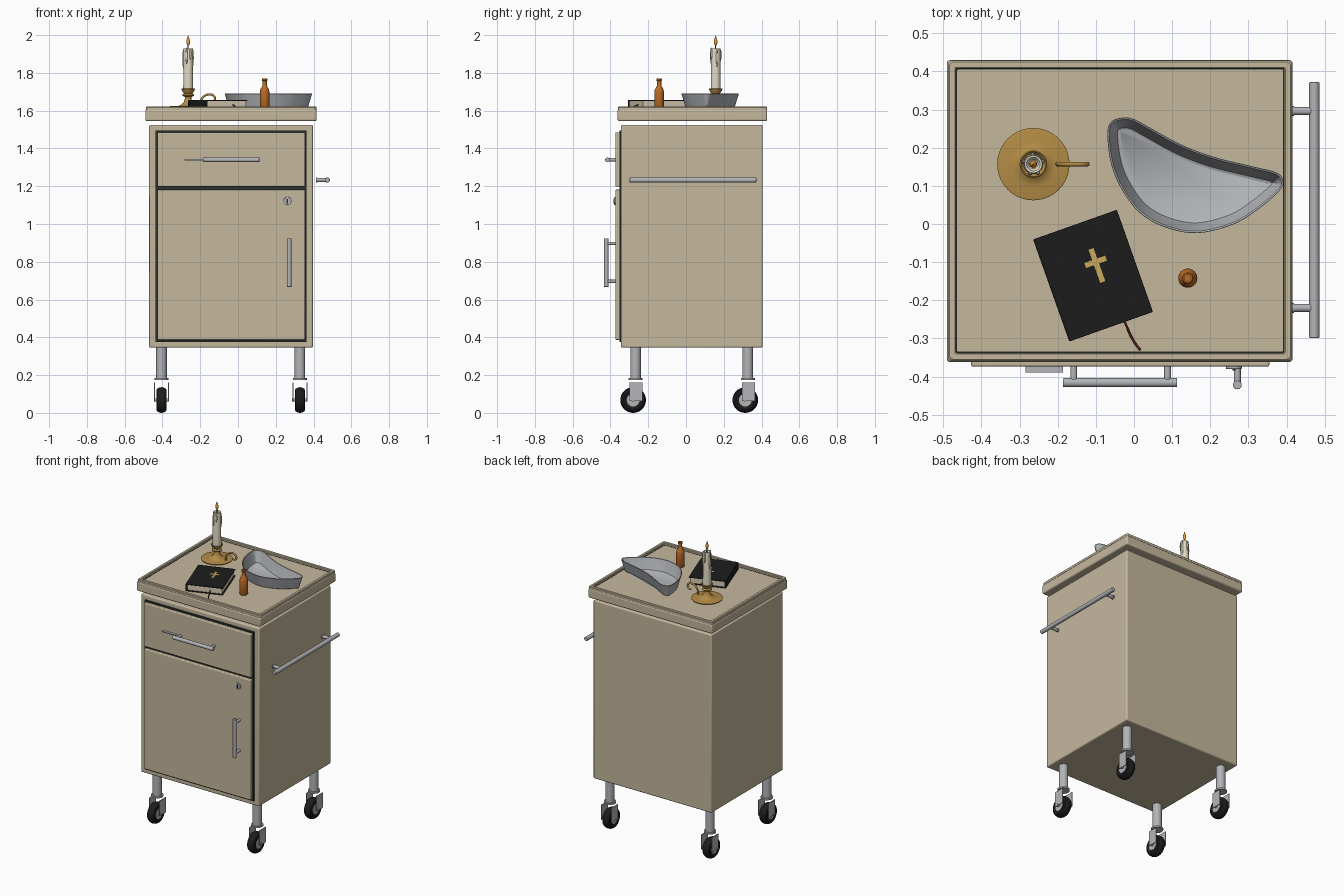
import bpy, bmesh, math
from mathutils import Vector, Matrix

def mat(name, r, g, b):
    m = bpy.data.materials.new(name)
    m.diffuse_color = (r, g, b, 1)
    return m

CREAM = mat("cream_enamel", 0.56, 0.48, 0.34)
DARK = mat("dark_seal", 0.025, 0.032, 0.028)
STEEL = mat("steel", 0.45, 0.46, 0.48)
BLACK = mat("black", 0.012, 0.012, 0.012)
BRASS = mat("brass", 0.45, 0.26, 0.06)
GOLD = mat("gold", 0.6, 0.4, 0.1)
WAX = mat("wax", 0.75, 0.7, 0.55)
PAPER = mat("paper", 0.68, 0.6, 0.45)
AMBER = mat("amber_glass", 0.5, 0.15, 0.02)
FLAME = mat("flame", 0.9, 0.35, 0.04)
RED = mat("dark_red", 0.12, 0.015, 0.015)

def finish(name, bm, m, bevel=0):
    bmesh.ops.recalc_face_normals(bm, faces=bm.faces)
    me = bpy.data.meshes.new(name)
    bm.to_mesh(me)
    bm.free()
    me.shade_smooth()
    me.set_sharp_from_angle(angle=math.radians(35))
    ob = bpy.data.objects.new(name, me)
    bpy.context.collection.objects.link(ob)
    me.materials.append(m)
    if bevel:
        mod = ob.modifiers.new("bevel", 'BEVEL')
        mod.width, mod.segments = bevel, 3
    return ob

def box(name, lo, hi, m, bevel=0):
    bm = bmesh.new()
    lo, hi = Vector(lo), Vector(hi)
    bmesh.ops.create_cube(bm, size=1, matrix=Matrix.Translation((lo + hi) / 2) @ Matrix.Diagonal((*(hi - lo), 1)))
    return finish(name, bm, m, bevel)

def rod(name, a, b, r, m, bevel=0):
    a, b = Vector(a), Vector(b)
    bm = bmesh.new()
    rot = (b - a).to_track_quat('Z', 'Y').to_matrix().to_4x4()
    bmesh.ops.create_cone(bm, cap_ends=True, segments=24, radius1=r, radius2=r, depth=(b - a).length,
                          matrix=Matrix.Translation((a + b) / 2) @ rot)
    ob = finish(name, bm, m, bevel)
    if bevel:
        ob.modifiers["bevel"].limit_method = 'ANGLE'
    return ob

def loft(name, loops, m, caps=True, wrap=False):
    bm = bmesh.new()
    rings = [[bm.verts.new(p) for p in lp] for lp in loops]
    n = len(rings[0])
    pairs = list(zip(rings, rings[1:])) + ([(rings[-1], rings[0])] if wrap else [])
    for A, B in pairs:
        for i in range(n):
            j = (i + 1) % n
            bm.faces.new((A[i], A[j], B[j], B[i]))
    if caps:
        bm.faces.new(rings[0][::-1])
        bm.faces.new(rings[-1])
    return finish(name, bm, m)

def lathe(name, profile, m, loc=(0, 0, 0), n=40):
    loops = [[(max(r, 1e-4) * math.cos(2 * math.pi * i / n), max(r, 1e-4) * math.sin(2 * math.pi * i / n), z)
              for i in range(n)] for r, z in profile]
    ob = loft(name, loops, m)
    ob.location = loc
    return ob

def tube(name, pts, r, m, cyclic=False):
    cu = bpy.data.curves.new(name, 'CURVE')
    cu.dimensions, cu.bevel_depth, cu.bevel_resolution = '3D', r, 3
    cu.use_fill_caps = True
    sp = cu.splines.new('BEZIER')
    sp.bezier_points.add(len(pts) - 1)
    for bp, p in zip(sp.bezier_points, pts):
        bp.co = p
        bp.handle_left_type = bp.handle_right_type = 'AUTO'
    sp.use_cyclic_u = cyclic
    ob = bpy.data.objects.new(name, cu)
    bpy.context.collection.objects.link(ob)
    cu.materials.append(m)
    return ob

# Cabinet body, dark seal and fronts
box("cabinet_body", (-0.47, -0.345, 0.345), (0.396, 0.405, 1.525), CREAM, 0.008)
box("front_seal", (-0.437, -0.353, 0.375), (0.362, -0.34, 1.495), DARK)
box("drawer_front", (-0.427, -0.374, 1.198), (0.355, -0.35, 1.485), CREAM, 0.005)
box("door_front", (-0.427, -0.374, 0.387), (0.355, -0.35, 1.182), CREAM, 0.005)

# Tray top with raised lip
box("tray_slab", (-0.491, -0.362, 1.545), (0.416, 0.43, 1.607), CREAM, 0.009)

def rect(d, z, c=0.012, n=4):
    x0, x1, y0, y1 = -0.488 + d, 0.415 - d, -0.359 + d, 0.429 - d
    pts = []
    for k, (x, y) in enumerate([(x1 - c, y1 - c), (x0 + c, y1 - c), (x0 + c, y0 + c), (x1 - c, y0 + c)]):
        for i in range(n + 1):
            a = math.pi / 2 * (k + i / n)
            pts.append((x + c * math.cos(a), y + c * math.sin(a), z))
    return pts

loft("tray_lip", [rect(0, 1.604), rect(0, 1.618), rect(0.004, 1.622), rect(0.018, 1.622, 0.004),
                  rect(0.021, 1.618, 0.004), rect(0.021, 1.604, 0.004)], CREAM, False, True)
loft("tray_seam", [rect(0.02, 1.6, 0.004), rect(0.02, 1.608, 0.004), rect(0.024, 1.608, 0.004),
                   rect(0.024, 1.6, 0.004)], DARK, False, True)

# Handles, label plate, lock and side rail
rod("drawer_handle", (-0.186, -0.416, 1.34), (0.113, -0.416, 1.34), 0.012, STEEL, 0.002)
rod("door_handle", (0.271, -0.422, 0.667), (0.271, -0.422, 0.923), 0.0115, STEEL, 0.002)
for x in (-0.158, 0.088):
    rod("drawer_handle_post", (x, -0.372, 1.34), (x, -0.416, 1.34), 0.009, STEEL)
for z in (0.696, 0.897):
    rod("door_handle_post", (0.271, -0.372, z), (0.271, -0.422, z), 0.009, STEEL)
box("drawer_label_edge", (-0.284, -0.39, 1.337), (-0.186, -0.37, 1.343), STEEL)
rod("lock_plate", (0.262, -0.37, 1.122), (0.262, -0.38, 1.122), 0.021, STEEL, 0.002)
box("lock_slot", (0.258, -0.384, 1.108), (0.266, -0.378, 1.132), DARK)
rod("side_rail", (0.473, -0.299, 1.233), (0.473, 0.372, 1.233), 0.0135, STEEL, 0.003)
for y in (-0.22, 0.296):
    rod("rail_post", (0.417, y, 1.233), (0.473, y, 1.233), 0.0105, STEEL)
    rod("rail_post_flange", (0.412, y, 1.233), (0.42, y, 1.233), 0.013, STEEL)

# Legs and casters
for x in (-0.405, 0.328):
    for y in (-0.267, 0.327):
        rod("leg", (x, y, 0.18), (x, y, 0.35), 0.028, STEEL)
        rod("leg_collar", (x, y, 0.174), (x, y, 0.184), 0.037, STEEL)
        for s in (-1, 1):
            box("caster_fork", (x + s * 0.037 - 0.002, y - 0.031, 0.062), (x + s * 0.037 + 0.002, y + 0.037, 0.162), STEEL)
        w = (x, y - 0.013, 0.068)
        tyre = lathe("wheel_tyre", [(0.036, -0.022), (0.05, -0.027), (0.06, -0.023), (0.066, -0.012), (0.068, 0),
                                    (0.066, 0.012), (0.06, 0.023), (0.05, 0.027), (0.036, 0.022)], BLACK, w, 32)
        tyre.rotation_euler.y = math.pi / 2
        rod("wheel_hub", (x - 0.024, w[1], w[2]), (x + 0.024, w[1], w[2]), 0.034, STEEL)
        rod("wheel_axle", (x - 0.041, w[1], w[2]), (x + 0.041, w[1], w[2]), 0.008, STEEL)

# Candlestick and candle
cx, cy = -0.264, 0.157
c0 = (cx, cy, 0)
lathe("candlestick", [(0, 1.608), (0.07, 1.608), (0.094, 1.62), (0.095, 1.624), (0.09, 1.626), (0.06, 1.622), (0.04, 1.63),
                      (0.025, 1.642), (0.018, 1.66), (0.017, 1.672), (0.03, 1.679), (0.03, 1.684), (0.023, 1.692),
                      (0.032, 1.704), (0.036, 1.716), (0.033, 1.718), (0.026, 1.708), (0, 1.708)], BRASS, c0)
tube("candlestick_handle", [(-0.2, cy, 1.628), (-0.19, cy, 1.665), (-0.16, cy, 1.685), (-0.128, cy, 1.678),
                            (-0.124, cy, 1.655), (-0.145, cy, 1.645)], 0.006, BRASS)
lathe("candle", [(0, 1.7), (0.026, 1.7), (0.025, 1.92), (0.023, 1.93), (0.018, 1.929), (0.012, 1.92), (0, 1.918)], WAX, c0)
for ang, z, h in ((-1.9, 1.89, 0.045), (-1.1, 1.9, 0.03), (0.3, 1.88, 0.05), (1.6, 1.895, 0.035), (2.9, 1.875, 0.055)):
    bm = bmesh.new()
    bmesh.ops.create_uvsphere(bm, u_segments=12, v_segments=8, radius=1, matrix=Matrix.Translation(
        (cx + 0.025 * math.cos(ang), cy + 0.025 * math.sin(ang), z)) @ Matrix.Diagonal((0.006, 0.006, h, 1)))
    finish("wax_drip", bm, WAX)
rod("candle_wick", (cx, cy, 1.915), (cx, cy, 1.952), 0.0025, BLACK)
lathe("candle_flame", [(0, 1.942), (0.006, 1.948), (0.01, 1.96), (0.008, 1.975), (0.004, 1.988), (0, 2.0)], FLAME, c0, 16)

# Kidney-shaped basin: closed spline outline swept into a hollow dish
KEY = [(-0.03, 0.279), (-0.06, 0.268), (-0.07, 0.235), (-0.06, 0.157), (-0.033, 0.092), (0.014, 0.03), (0.08, -0.008),
       (0.166, -0.024), (0.263, 0.0), (0.334, 0.045), (0.381, 0.087), (0.392, 0.11), (0.376, 0.134), (0.316, 0.15),
       (0.21, 0.176), (0.12, 0.21), (0.04, 0.254), (0.0, 0.275)]

outline = []
for i in range(len(KEY)):
    p0, p1, p2, p3 = (Vector(KEY[(i + k) % len(KEY)]) for k in (-1, 0, 1, 2))
    for s in range(5):
        t = s / 5
        outline.append(0.5 * (2 * p1 + (p2 - p0) * t + (2 * p0 - 5 * p1 + 4 * p2 - p3) * t * t
                              + (3 * p1 - p0 - 3 * p2 + p3) * t ** 3))

def ring(d, z):
    n, pts = len(outline), []
    for i, p in enumerate(outline):
        t = (outline[(i + 1) % n] - outline[i - 1]).normalized()
        pts.append((p.x - t.y * d, p.y + t.x * d, z))
    return pts

loft("kidney_basin", [ring(0.03, 1.608), ring(0.024, 1.612), ring(0.018, 1.63), ring(0.0, 1.688), ring(0.001, 1.691),
                      ring(0.005, 1.689), ring(0.022, 1.632), ring(0.027, 1.619), ring(0.034, 1.615)], STEEL)

# Book with cross and ribbon, turned on the tray
book = [box("book_cover_bottom", (-0.115, -0.142, 0), (0.115, 0.142, 0.006), BLACK, 0.002),
        box("book_cover_top", (-0.115, -0.142, 0.042), (0.115, 0.142, 0.048), BLACK, 0.002),
        box("book_spine", (-0.118, -0.142, 0.001), (-0.107, 0.142, 0.047), BLACK, 0.004),
        box("book_pages", (-0.109, -0.136, 0.005), (0.108, 0.136, 0.043), PAPER),
        box("cross_upright", (0.01, -0.024, 0.047), (0.024, 0.068, 0.0495), GOLD),
        box("cross_bar", (-0.012, 0.025, 0.047), (0.046, 0.039, 0.0495), GOLD)]
for o in book:
    o.location = (-0.106, -0.135, 1.608)
    o.rotation_euler.z = math.radians(19.5)
tube("book_ribbon", [(-0.035, -0.235, 1.63), (-0.022, -0.262, 1.628), (-0.01, -0.29, 1.614),
                     (0.003, -0.313, 1.611), (0.017, -0.331, 1.611)], 0.003, RED)

# Small bottle
lathe("bottle", [(0, 1.608), (0.023, 1.608), (0.025, 1.611), (0.025, 1.7), (0.023, 1.712), (0.013, 1.73), (0.0115, 1.736),
                 (0.0115, 1.757), (0.0145, 1.759), (0.0145, 1.768), (0.0125, 1.77), (0.008, 1.77), (0.008, 1.75),
                 (0, 1.75)], AMBER, (0.141, -0.142, 0))
